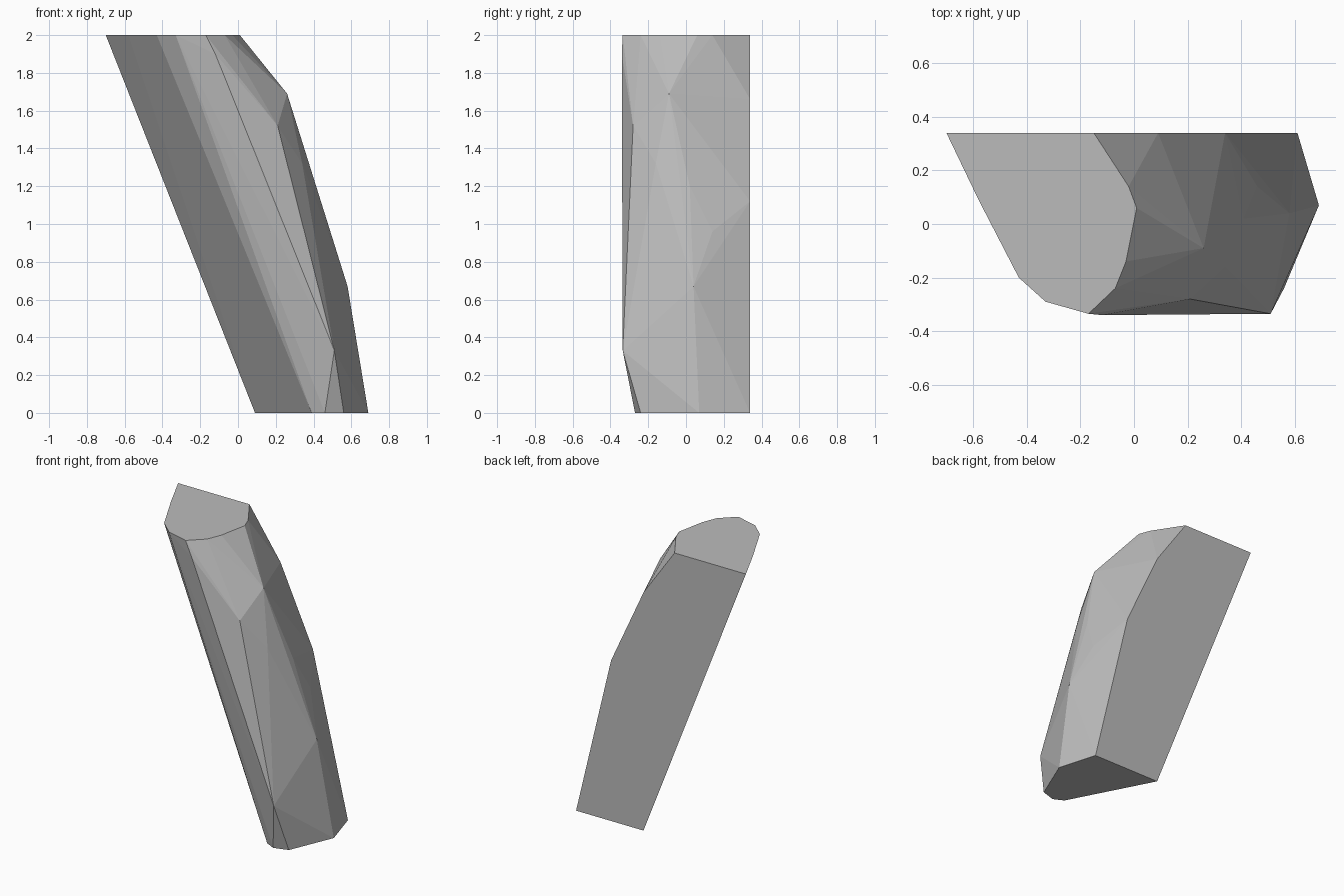
import bpy
import bmesh

cube = bpy.data.objects.get("Cube")
if cube:
    bpy.data.objects.remove(cube, do_unlink=True)

# One plain stone colour
stone = bpy.data.materials.new("stone_grey")
stone.use_nodes = True
grey = (0.5, 0.5, 0.5, 1)
stone.diffuse_color = grey
stone.node_tree.nodes["Principled BSDF"].inputs["Base Color"].default_value = grey

BACK, TOP = 0.34, 2.0

# Flat cut outlines at the two ends (x, y)
top_outline = [(-0.7, BACK), (-0.58, 0.09), (-0.43, -0.2), (-0.33, -0.29),
               (-0.17, -0.335), (-0.07, -0.24), (-0.03, -0.14),
               (0.01, 0.06), (-0.02, 0.14), (-0.15, BACK)]
bottom_outline = [(0.09, BACK), (0.39, -0.235), (0.46, -0.27),
                  (0.56, -0.24), (0.69, 0.07), (0.61, BACK)]

# Curved outer edge of the flat back (x, z)
back_edge = [(0.09, 1.66), (0.34, 1.12)]

# Chipped corners on the outer faces (x, y, z)
chips = [(0.26, -0.09, 1.69), (0.21, -0.28, 1.52), (0.34, -0.16, 1.32),
         (0.41, 0.02, 1.2), (0.46, 0.14, 0.96), (0.58, 0.04, 0.67),
         (0.51, -0.335, 0.33), (-0.12, -0.34, 1.9)]

points = [(x, y, TOP) for x, y in top_outline]
points += [(x, y, 0) for x, y in bottom_outline]
points += [(x, BACK, z) for x, z in back_edge]
points += chips

# Wrap the corners into one faceted solid
bm = bmesh.new()
for p in points:
    bm.verts.new(p)
hull = bmesh.ops.convex_hull(bm, input=bm.verts)
spare = {v for v in hull["geom_interior"] + hull["geom_unused"]
         if isinstance(v, bmesh.types.BMVert)}
bmesh.ops.delete(bm, geom=list(spare), context="VERTS")

# Merge coplanar triangles into clean flat faces
bmesh.ops.dissolve_limit(bm, angle_limit=0.01, verts=bm.verts, edges=bm.edges)
bmesh.ops.recalc_face_normals(bm, faces=bm.faces)

mesh = bpy.data.meshes.new("leaning_stone")
bm.to_mesh(mesh)
bm.free()
mesh.materials.append(stone)
slab = bpy.data.objects.new("leaning_stone", mesh)
bpy.context.collection.objects.link(slab)
